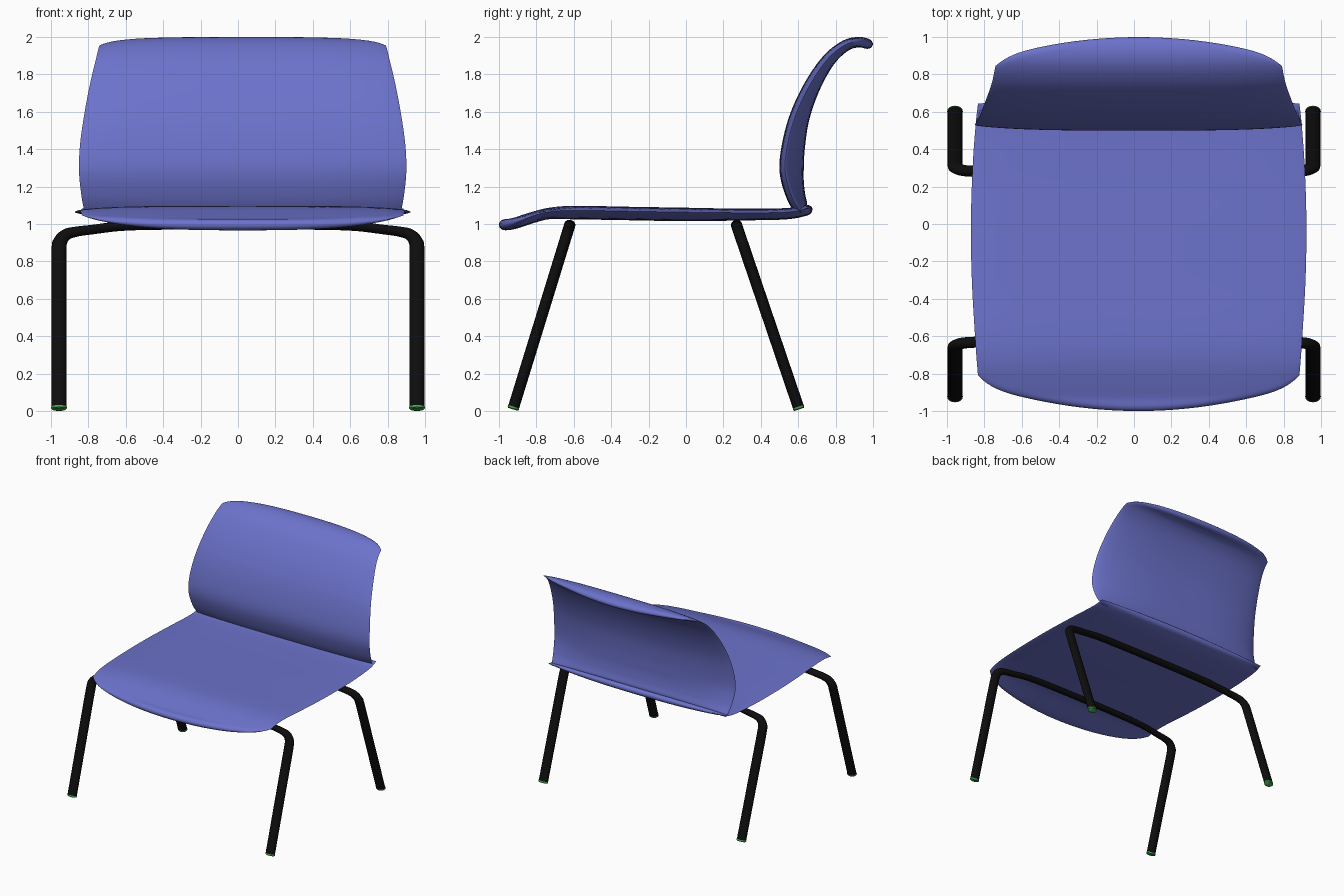
import bpy, bmesh, math
from mathutils import Vector

if "Cube" in bpy.data.objects:
    bpy.data.objects.remove(bpy.data.objects["Cube"])


def material(name, rgb):
    m = bpy.data.materials.new(name)
    m.diffuse_color = (*rgb, 1)
    m.use_nodes = True
    m.node_tree.nodes["Principled BSDF"].inputs["Base Color"].default_value = m.diffuse_color
    return m


BLUE = material("blue_plastic", (0.15, 0.17, 0.60))
BLACK = material("black_tube", (0.004, 0.004, 0.004))
GREEN = material("green_glide", (0.06, 0.40, 0.08))


def finish(bm, name, mat, angle=40):
    bmesh.ops.remove_doubles(bm, verts=bm.verts, dist=1e-5)
    bmesh.ops.recalc_face_normals(bm, faces=bm.faces)
    me = bpy.data.meshes.new(name)
    bm.to_mesh(me)
    bm.free()
    ob = bpy.data.objects.new(name, me)
    bpy.context.collection.objects.link(ob)
    me.materials.append(mat)
    bpy.ops.object.select_all(action='DESELECT')
    ob.select_set(True)
    bpy.context.view_layer.objects.active = ob
    bpy.ops.object.shade_smooth_by_angle(angle=math.radians(angle))
    return ob


def smooth_path(pts, steps=12):
    """Catmull-Rom through tuples of any size."""
    p = [pts[0]] + list(pts) + [pts[-1]]
    out = []
    for i in range(1, len(p) - 2):
        for k in range(steps):
            t = k / steps
            out.append([0.5 * (2 * b + (c - a) * t + (2 * a - 5 * b + 4 * c - d) * t * t
                               + (3 * b - a - 3 * c + d) * t ** 3)
                        for a, b, c, d in zip(*p[i - 1:i + 3])])
    out.append(list(pts[-1]))
    return out


def shell(name, keys, trim_start, trim_end, rise, nu=40, nt=56, tip=0.035, cx=0.025):
    """Lens-shaped panel; keys are (y, z, half width, thickness above, thickness below)."""
    path = smooth_path(keys)
    dist = [0]
    for a, b in zip(path, path[1:]):
        dist.append(dist[-1] + math.hypot(b[0] - a[0], b[1] - a[1]))

    def at(s):
        s = min(max(s, 0), dist[-1])
        i = 0
        while i < len(dist) - 2 and dist[i + 1] < s:
            i += 1
        f = (s - dist[i]) / (dist[i + 1] - dist[i])
        return [a + (b - a) * f for a, b in zip(path[i], path[i + 1])]

    bm = bmesh.new()
    grids = {1: [], -1: []}
    for i in range(nu + 1):
        u = math.sin(math.pi * (i / nu - 0.5))
        bow, corner = u * u, abs(u) ** 14
        s0 = trim_start[0] * bow + trim_start[1] * corner
        s1 = dist[-1] - trim_end[0] * bow - trim_end[1] * corner
        f = max(0, 1 - abs(u) ** 3) ** 0.7
        cols = {1: [], -1: []}
        for j in range(nt + 1):
            s = s0 + (s1 - s0) * (1 - math.cos(math.pi * j / nt)) / 2
            y, z, w, up, down = at(s)
            a, b = at(s - 0.01), at(s + 0.01)
            n = Vector((0, a[1] - b[1], b[0] - a[0])).normalized()
            d = min(s - s0, s1 - s, tip) / tip
            g = math.sqrt(max(0, 1 - (1 - d) ** 2))
            base = Vector((cx + w * u, y, z)) + n * rise * bow
            for side, h in ((1, up), (-1, -down)):
                cols[side].append(bm.verts.new(base + n * h * f * g))
        for side in cols:
            grids[side].append(cols[side])
    for g in grids.values():
        for a, b in zip(g, g[1:]):
            for j in range(nt):
                bm.faces.new((a[j], b[j], b[j + 1], a[j + 1]))
    return finish(bm, name, BLUE)


# Seat, from the drooping front lip to the rear fold
shell("seat", [
    (-1.00, 0.995, 0.835, 0.03, 0.03), (-0.93, 1.000, 0.845, 0.03, 0.03),
    (-0.85, 1.025, 0.855, 0.03, 0.03), (-0.74, 1.055, 0.865, 0.03, 0.03),
    (-0.60, 1.065, 0.875, 0.032, 0.04), (-0.30, 1.060, 0.892, 0.032, 0.04),
    (0.00, 1.055, 0.897, 0.032, 0.04), (0.30, 1.052, 0.888, 0.03, 0.033),
    (0.55, 1.056, 0.870, 0.03, 0.03), (0.675, 1.085, 0.855, 0.025, 0.03),
], (0.14, 0.06), (0.03, 0.0), 0.008)

# Backrest, from the fold up to the rolled top edge
shell("backrest", [
    (0.615, 1.060, 0.845, 0.03, 0.05), (0.565, 1.150, 0.862, 0.03, 0.075),
    (0.530, 1.280, 0.875, 0.03, 0.10), (0.542, 1.420, 0.870, 0.03, 0.095),
    (0.585, 1.580, 0.848, 0.03, 0.078), (0.660, 1.740, 0.818, 0.03, 0.06),
    (0.755, 1.880, 0.785, 0.028, 0.045), (0.850, 1.957, 0.765, 0.026, 0.035),
    (0.930, 1.974, 0.750, 0.026, 0.03), (0.998, 1.955, 0.740, 0.026, 0.03),
], (0.0, 0.0), (0.11, 0.05), 0.0)


def leg_frame(name, foot, slope, sides=16):
    """Oval tube bent into two legs and a crossbar, in a tilted plane."""
    half = smooth_path([  # x, z, in-plane radius
        (0.957, 0.012, 0.040), (0.957, 0.45, 0.040), (0.957, 0.84, 0.040),
        (0.950, 0.905, 0.038), (0.920, 0.942, 0.032), (0.870, 0.958, 0.027),
        (0.780, 0.970, 0.025), (0.600, 0.990, 0.025), (0.300, 0.996, 0.025),
        (0.000, 0.997, 0.025)], 5)
    path = half + [(-x, z, r) for x, z, r in reversed(half[:-1])]
    pts = [Vector((x, foot + slope * z, z)) for x, z, r in path]
    normal = Vector((0, 1, -slope)).normalized()
    bm = bmesh.new()
    rings = []
    for i, p in enumerate(pts):
        tan = (pts[min(i + 1, len(pts) - 1)] - pts[max(i - 1, 0)]).normalized()
        across = tan.cross(normal)
        rings.append([bm.verts.new(p + across * path[i][2] * math.cos(a) + normal * 0.030 * math.sin(a))
                      for a in (2 * math.pi * k / sides for k in range(sides))])
    for a, b in zip(rings, rings[1:]):
        for k in range(sides):
            bm.faces.new((a[k], a[k - 1], b[k - 1], b[k]))
    bm.faces.new(rings[0])
    bm.faces.new(rings[-1])
    finish(bm, name, BLACK)

    # Oval glides on the leg ends
    axis = Vector((0, slope, 1)).normalized()
    for label, sx in (("left", -1), ("right", 1)):
        bm = bmesh.new()
        base = Vector((sx * 0.957, foot + slope * 0.012, 0.012))
        rings = [[bm.verts.new(base + axis * h + Vector((1, 0, 0)) * 0.042 * q * math.cos(a)
                               + normal * 0.031 * q * math.sin(a))
                  for a in (2 * math.pi * k / sides for k in range(sides))]
                 for h, q in ((-0.003, 0.85), (0.002, 1.0), (0.012, 1.0))]
        for a, b in zip(rings, rings[1:]):
            for k in range(sides):
                bm.faces.new((a[k], a[k - 1], b[k - 1], b[k]))
        bm.faces.new(rings[0])
        bm.faces.new(rings[-1])
        finish(bm, f"{name}_{label}_glide", GREEN)


leg_frame("front_legs", -0.928, 0.308)
leg_frame("rear_legs", 0.608, -0.340)
